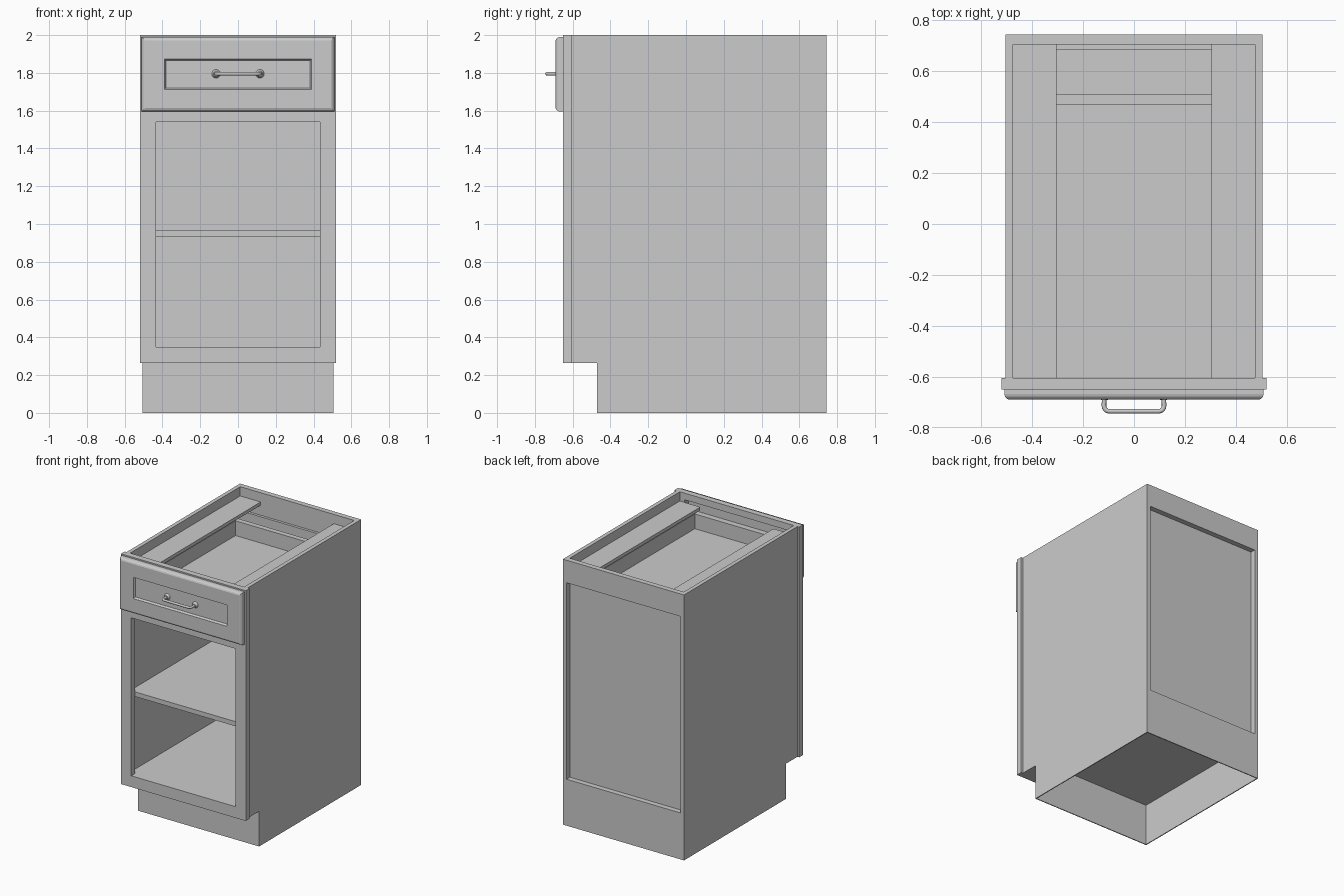
import bpy, bmesh, math
from mathutils import Matrix, Vector

if "Cube" in bpy.data.objects:
    bpy.data.objects.remove(bpy.data.objects["Cube"])

grey = bpy.data.materials.new("cabinet grey")
grey.diffuse_color = (0.6, 0.6, 0.6, 1)
grey.use_nodes = True
grey.node_tree.nodes["Principled BSDF"].inputs["Base Color"].default_value = grey.diffuse_color


def add_mesh(name, bm):
    bmesh.ops.recalc_face_normals(bm, faces=bm.faces[:])
    me = bpy.data.meshes.new(name)
    bm.to_mesh(me)
    bm.free()
    me.materials.append(grey)
    ob = bpy.data.objects.new(name, me)
    bpy.context.collection.objects.link(ob)
    return ob


def box(name, x0, x1, y0, y1, z0, z1):
    bm = bmesh.new()
    m = Matrix.Translation(((x0 + x1) / 2, (y0 + y1) / 2, (z0 + z1) / 2))
    m = m @ Matrix.Diagonal((x1 - x0, y1 - y0, z1 - z0, 1))
    bmesh.ops.create_cube(bm, size=1, matrix=m)
    return add_mesh(name, bm)


def cut(target, *dims):
    cutter = box("cutter", *dims)
    cutter.hide_render = True
    mod = target.modifiers.new("cut", 'BOOLEAN')
    mod.operation = 'DIFFERENCE'
    mod.solver = 'EXACT'
    mod.object = cutter
    bpy.context.view_layer.objects.active = target
    bpy.ops.object.modifier_apply(modifier=mod.name)
    bpy.data.objects.remove(cutter)


# Carcass: sides, floor, back rails and toe kick in one body
body = box("carcass", -.505, .505, -.605, .745, 0, 2)
cut(body, -.6, .6, -.8, -.47, -.1, .265)          # toe space
cut(body, -.475, .475, -.8, .705, .35, 2.1)       # interior
cut(body, -.475, .475, .69, .9, .35, 1.83)        # back opening
cut(body, -.498, .498, -.463, .738, -.1, .315)    # hollow base

# Face frame with door opening and drawer opening
frame = box("face_frame", -.52, .52, -.65, -.605, .265, 2)
cut(frame, -.435, .435, -.8, -.5, .35, 1.54)
cut(frame, -.435, .435, -.8, -.5, 1.64, 1.95)

# Inner panels
box("back_panel", -.475, .475, .685, .705, .35, 1.83)
box("shelf", -.475, .475, -.605, .685, .93, .965)
for side, s in (("left", -1), ("right", 1)):
    box(side + "_top_strip", *sorted((s * .305, s * .475)), -.605, .705, 1.905, 1.93)

# Drawer box, open at the top
drawer = box("drawer_box", -.39, .39, -.65, .51, 1.70, 1.866)
cut(drawer, -.35, .35, -.605, .47, 1.755, 2)

# Drawer front: rounded rim and recessed centre, from rectangular rings
ZC = 1.7925
rings = [(.51, .1975, -.65), (.51, .1975, -.668), (.507, .1945, -.679),
         (.501, .1885, -.686), (.492, .1795, -.69), (.39, .08, -.69),
         (.382, .072, -.674)]
bm = bmesh.new()
loops = [[bm.verts.new((sx * hx, y, ZC + sz * hz))
          for sx, sz in ((-1, -1), (1, -1), (1, 1), (-1, 1))] for hx, hz, y in rings]
for a, b in zip(loops, loops[1:]):
    for i in range(4):
        j = (i + 1) % 4
        bm.faces.new((a[i], a[j], b[j], b[i]))
bm.faces.new(loops[0])
bm.faces.new(loops[-1])
add_mesh("drawer_front", bm)

# Handle: bent round bar
HZ = 1.795
half = [(.116, -.670), (.118, -.705)]
for k in range(5):
    t = math.radians(90 * k / 4)
    half.append((.098 + .02 * math.cos(t), -.716 - .02 * math.sin(t)))
path = half + [(-x, y) for x, y in reversed(half)]
bm = bmesh.new()
N, R = 12, .009
tube = []
for i, (x, y) in enumerate(path):
    p, q = path[max(i - 1, 0)], path[min(i + 1, len(path) - 1)]
    d = Vector((q[0] - p[0], q[1] - p[1], 0)).normalized()
    n = Vector((-d.y, d.x, 0))
    tube.append([bm.verts.new(Vector((x, y, HZ)) + n * R * math.cos(2 * math.pi * k / N)
                              + Vector((0, 0, R * math.sin(2 * math.pi * k / N))))
                 for k in range(N)])
for a, b in zip(tube, tube[1:]):
    for k in range(N):
        bm.faces.new((a[k], a[(k + 1) % N], b[(k + 1) % N], b[k]))
bm.faces.new(tube[0])
bm.faces.new(tube[-1])
smooth = [add_mesh("handle_bar", bm)]

# Handle rosettes
for side, s in (("left", -1), ("right", 1)):
    bm = bmesh.new()
    bmesh.ops.create_cone(bm, cap_ends=True, segments=20, radius1=.023, radius2=.014, depth=.018,
                          matrix=Matrix.Translation((s * .116, -.683, HZ))
                          @ Matrix.Rotation(math.pi / 2, 4, 'X'))
    smooth.append(add_mesh(side + "_handle_rosette", bm))

bpy.ops.object.select_all(action='DESELECT')
for ob in smooth:
    ob.select_set(True)
bpy.context.view_layer.objects.active = smooth[0]
bpy.ops.object.shade_smooth_by_angle(angle=math.radians(35))
